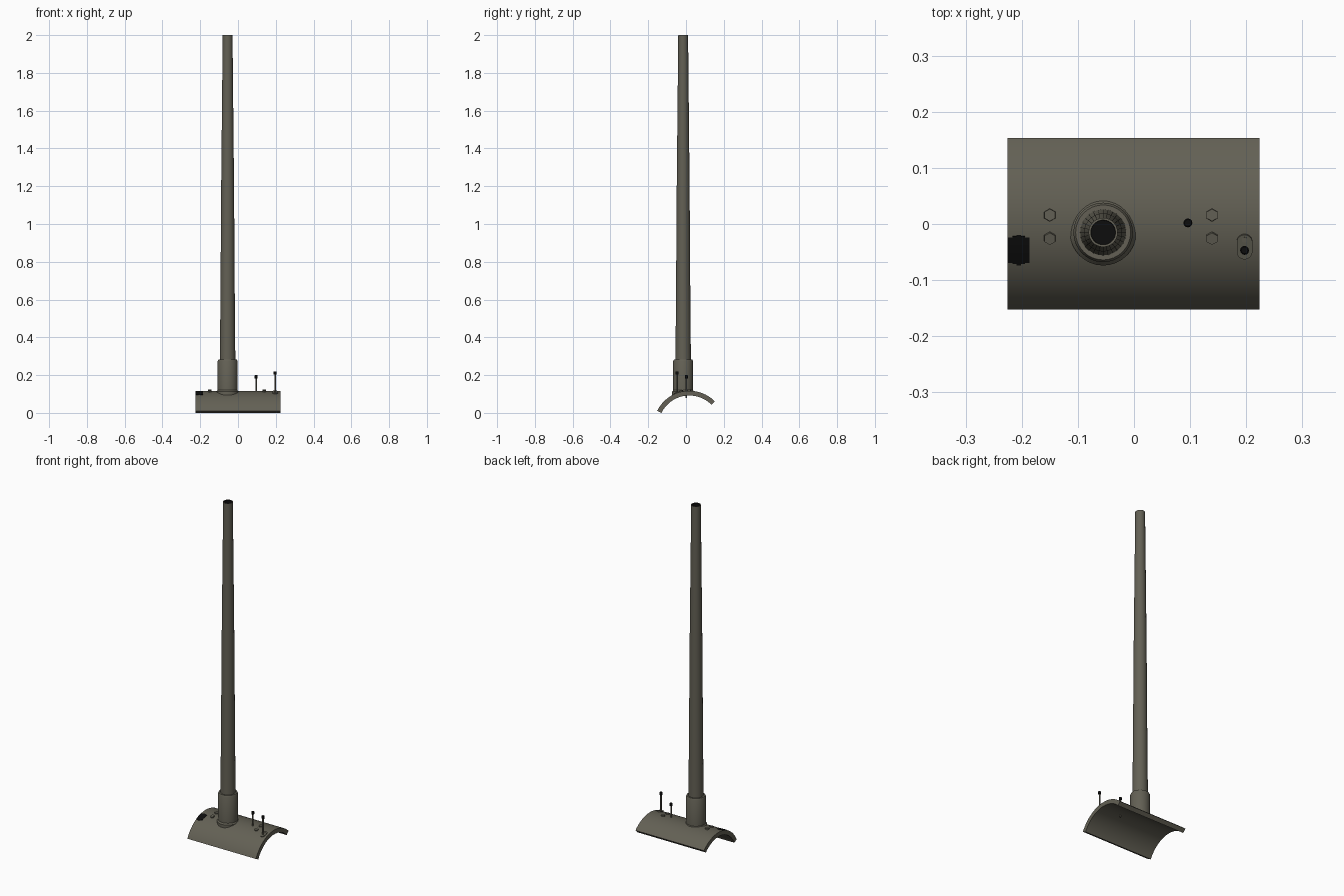
import bpy, bmesh, math
from mathutils import Vector, Matrix

cube = bpy.data.objects.get("Cube")
if cube:
    bpy.data.objects.remove(cube, do_unlink=True)


def material(name, rgb):
    m = bpy.data.materials.new(name)
    m.use_nodes = True
    m.diffuse_color = (*rgb, 1)
    bsdf = m.node_tree.nodes["Principled BSDF"]
    bsdf.inputs["Base Color"].default_value = (*rgb, 1)
    bsdf.inputs["Roughness"].default_value = 0.7
    return m


olive = material("olive grey", (0.125, 0.118, 0.09))
black = material("black", (0.004, 0.004, 0.004))

# Shield arc: centre and radii in the y-z plane, angles measured from +z
CY, CZ, R_OUT, R_IN = 0.018, -0.073, 0.19, 0.165
FRONT, BACK = -1.112, 0.79


def finish(name, bm, mats, angle=35):
    bmesh.ops.recalc_face_normals(bm, faces=bm.faces)
    me = bpy.data.meshes.new(name)
    bm.to_mesh(me)
    bm.free()
    for m in mats:
        me.materials.append(m)
    ob = bpy.data.objects.new(name, me)
    bpy.context.collection.objects.link(ob)
    bpy.ops.object.select_all(action='DESELECT')
    ob.select_set(True)
    bpy.context.view_layer.objects.active = ob
    bpy.ops.object.shade_smooth_by_angle(angle=math.radians(angle))
    return ob


def arc_plate(name, x0, x1, r_in, r_out, a0, a1, steps, mat):
    """Curved plate: an arc section extruded along x."""
    bm = bmesh.new()
    angles = [a0 + (a1 - a0) * i / steps for i in range(steps + 1)]
    section = [(r_out, a) for a in angles] + [(r_in, a) for a in reversed(angles)]
    rows = [[bm.verts.new((x, CY + r * math.sin(a), CZ + r * math.cos(a)))
             for r, a in section] for x in (x0, x1)]
    n = len(section)
    for i in range(n):
        j = (i + 1) % n
        bm.faces.new((rows[0][i], rows[0][j], rows[1][j], rows[1][i]))
    for row in rows:
        for i in range(steps):
            bm.faces.new((row[i], row[i + 1], row[n - 2 - i], row[n - 1 - i]))
    return finish(name, bm, [mat])


def lathe(name, x, y, profile, sides, mats, dark_from=None):
    """Spin (radius, z) points round a vertical axis; later rings may be dark."""
    bm = bmesh.new()
    rings = [[bm.verts.new((x + r * math.cos(math.tau * k / sides),
                            y + r * math.sin(math.tau * k / sides), z))
              for k in range(sides)] for r, z in profile]
    for i in range(len(rings) - 1):
        for k in range(sides):
            j = (k + 1) % sides
            f = bm.faces.new((rings[i][k], rings[i][j], rings[i + 1][j], rings[i + 1][k]))
            f.material_index = int(dark_from is not None and i >= dark_from)
    bm.faces.new(rings[0])
    cap = bm.faces.new(rings[-1])
    cap.material_index = int(dark_from is not None)
    return finish(name, bm, mats)


def on_shield(x, y):
    """Transform standing on the outer shield surface at x, y."""
    a = math.asin((y - CY) / R_OUT)
    spot = Vector((x, y, CZ + R_OUT * math.cos(a)))
    return Matrix.Translation(spot) @ Matrix.Rotation(-a, 4, 'X')


# Curved shield
arc_plate("shield", -0.225, 0.224, R_IN, R_OUT, FRONT, BACK, 36, olive)

# Barrel sleeve with flared foot and bevelled top
GX, GY = -0.055, -0.015
lathe("barrel_sleeve", GX, GY,
      [(0.059, 0.094), (0.059, 0.112), (0.053, 0.12), (0.053, 0.274), (0.049, 0.282)],
      32, [olive])

# Tapered barrel with a dark bore
lathe("barrel", GX, GY,
      [(0.041, 0.27), (0.038, 0.6), (0.034, 1.2), (0.026, 2.0), (0.022, 2.0), (0.021, 1.6)],
      28, [olive, black], dark_from=4)

# Hex bolts either side of the barrel
for side, bx in (("right", -0.15), ("left", 0.139)):
    for place, by in (("front", -0.025), ("back", 0.016)):
        bm = bmesh.new()
        bmesh.ops.create_cone(bm, cap_ends=True, segments=6, radius1=0.012, radius2=0.011,
                              depth=0.014, matrix=on_shield(bx, by))
        finish(f"bolt_{side}_{place}", bm, [olive], 20)

# Upright rods with dark caps
for name, rx, ry, foot, top in (("inner", 0.096, 0.002, 0.078, 0.2),
                                ("outer", 0.197, -0.047, 0.09, 0.22)):
    lathe(f"{name}_rod", rx, ry, [(0.0045, foot), (0.0045, top - 0.012)], 10, [olive])
    lathe(f"{name}_rod_cap", rx, ry,
          [(0.006, top - 0.018), (0.008, top - 0.016), (0.008, top - 0.002), (0.006, top)],
          12, [black])

# Rounded foot plate under the outer rod
bm = bmesh.new()
outline = []
for k in range(20):
    a = math.tau * (k + 0.5) / 20
    shift = math.copysign(0.009, math.sin(a))
    outline.append(bm.verts.new((0.014 * math.cos(a), 0.014 * math.sin(a) + shift, -0.004)))
base = bm.faces.new(outline)
lifted = bmesh.ops.extrude_face_region(bm, geom=[base])["geom"]
bmesh.ops.translate(bm, vec=(0, 0, 0.008),
                    verts=[v for v in lifted if isinstance(v, bmesh.types.BMVert)])
bm.transform(on_shield(0.197, -0.04))
finish("rod_foot_plate", bm, [olive])

# Small stud beside the outer rod
bm = bmesh.new()
bmesh.ops.create_cone(bm, cap_ends=True, segments=10, radius1=0.005, radius2=0.005,
                      depth=0.012, matrix=on_shield(0.197, -0.027))
finish("foot_plate_stud", bm, [olive])

# Dark ribbed sight opening, longest at its middle
ribs = 5
for i in range(ribs):
    x0 = -0.2245 + 0.0076 * i
    half = 0.15 - 0.012 * abs(i - ribs // 2)
    mid = math.asin((-0.047 - CY) / R_OUT)
    arc_plate(f"sight_rib_{i + 1}", x0, x0 + 0.0076, R_OUT - 0.003, R_OUT + 0.0015,
              mid - half, mid + half, 8, black)
